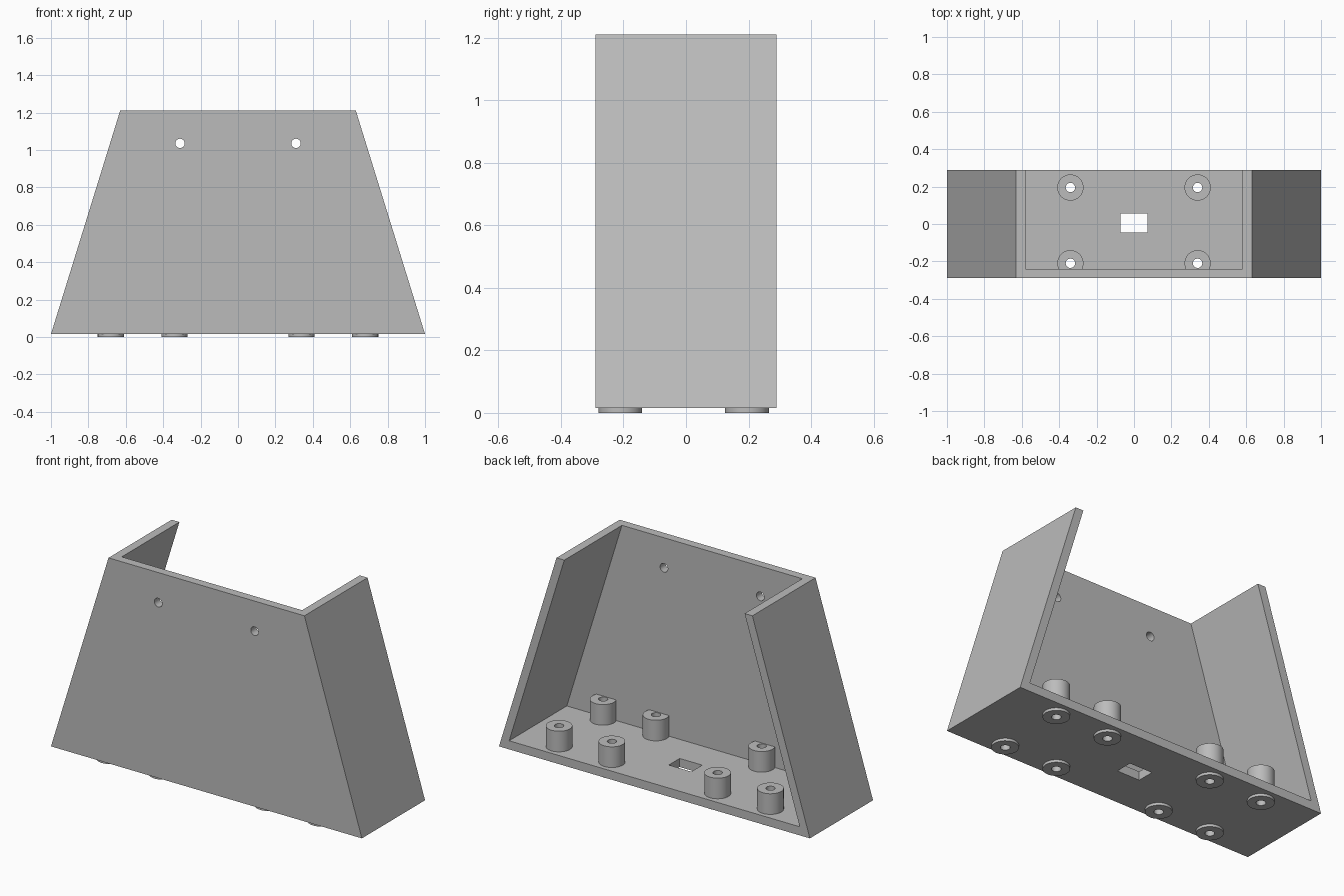
import bpy, bmesh, math
from mathutils import Matrix

old = bpy.data.objects.get("Cube")
if old:
    bpy.data.objects.remove(old, do_unlink=True)

# Main dimensions
BASE, TOP, HALF_Y, WALL = 0.015, 1.21, 0.29, 0.05
HALF_BOTTOM, HALF_TOP = 1.0, 0.63
SLOPE = (HALF_TOP - HALF_BOTTOM) / (TOP - BASE)
POST_TOP, POST_R, HOLE_R = 0.185, 0.07, 0.025

grey = bpy.data.materials.new("light grey plastic")
grey.use_nodes = True
colour = (0.5, 0.5, 0.5, 1)
grey.diffuse_color = colour
grey.node_tree.nodes["Principled BSDF"].inputs["Base Color"].default_value = colour


def add_object(name, bm):
    bmesh.ops.recalc_face_normals(bm, faces=bm.faces)
    mesh = bpy.data.meshes.new(name)
    bm.to_mesh(mesh)
    bm.free()
    mesh.materials.append(grey)
    obj = bpy.data.objects.new(name, mesh)
    bpy.context.collection.objects.link(obj)
    return obj


def trapezoid(name, z0, z1, inset, y0, y1):
    """Tapered prism following the side walls, moved inwards by inset."""
    def half(z):
        return HALF_BOTTOM + SLOPE * (z - BASE) - inset
    bm = bmesh.new()
    face = bm.faces.new([bm.verts.new((x, y0, z)) for x, z in
                         ((-half(z0), z0), (half(z0), z0), (half(z1), z1), (-half(z1), z1))])
    ext = bmesh.ops.extrude_face_region(bm, geom=[face])
    verts = [v for v in ext["geom"] if isinstance(v, bmesh.types.BMVert)]
    bmesh.ops.translate(bm, verts=verts, vec=(0, y1 - y0, 0))
    return add_object(name, bm)


def cylinder(name, centre, radius, depth, along_y=False):
    bm = bmesh.new()
    matrix = Matrix.Translation(centre)
    if along_y:
        matrix = matrix @ Matrix.Rotation(math.pi / 2, 4, "X")
    bmesh.ops.create_cone(bm, cap_ends=True, segments=48, radius1=radius,
                          radius2=radius, depth=depth, matrix=matrix)
    return add_object(name, bm)


def box(name, centre, size):
    bm = bmesh.new()
    bmesh.ops.create_cube(bm, size=1, matrix=Matrix.Translation(centre) @ Matrix.Diagonal((*size, 1)))
    return add_object(name, bm)


def combine(target, tool, operation):
    """Apply a boolean and discard the tool object."""
    mod = target.modifiers.new("shape", "BOOLEAN")
    mod.operation, mod.solver, mod.object = operation, "EXACT", tool
    bpy.context.view_layer.objects.active = target
    bpy.ops.object.modifier_apply(modifier=mod.name)
    bpy.data.objects.remove(tool, do_unlink=True)


# Tapered housing, open at the back and the top
housing = trapezoid("housing", BASE, TOP, 0, -HALF_Y, HALF_Y)
combine(housing, trapezoid("cavity", BASE + WALL, TOP + 0.1, WALL, WALL - HALF_Y, HALF_Y + 0.1), "DIFFERENCE")

# Mounting posts, passing through the floor to form low feet
spots = [(x, y) for x in (-0.68, -0.34, 0.34, 0.68) for y in (-0.21, 0.195)]
for x, y in spots:
    combine(housing, cylinder("post", (x, y, POST_TOP / 2), POST_R, POST_TOP), "UNION")

# Screw holes through the posts
for x, y in spots:
    combine(housing, cylinder("screw_hole", (x, y, 0.1), HOLE_R, 0.4), "DIFFERENCE")

# Cable slot in the floor
combine(housing, box("cable_slot", (0, 0.005, 0.04), (0.145, 0.1, 0.2)), "DIFFERENCE")

# Hanging holes in the front wall
for x in (-0.31, 0.31):
    combine(housing, cylinder("wall_hole", (x, -HALF_Y, 1.035), HOLE_R, 0.3, True), "DIFFERENCE")

# Smooth round walls, crisp corners
bpy.ops.object.select_all(action="DESELECT")
housing.select_set(True)
bpy.context.view_layer.objects.active = housing
bpy.ops.object.shade_smooth_by_angle(angle=math.radians(30))
